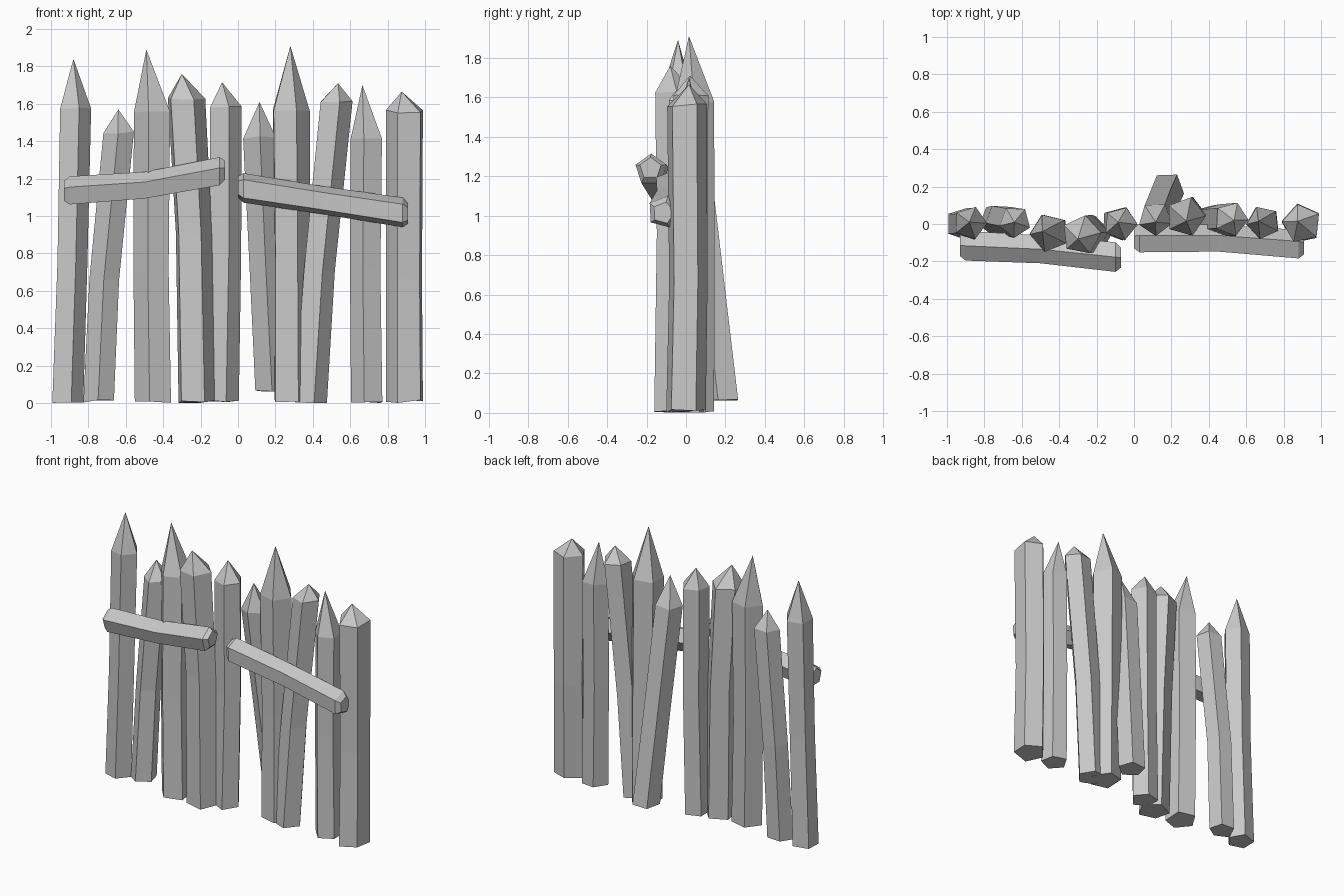
import bpy, bmesh, math, random
from mathutils import Vector

random.seed(4)
old = bpy.data.objects.get("Cube")
if old:
    bpy.data.objects.remove(old, do_unlink=True)

SIDES = 5
grey = bpy.data.materials.new("weathered_grey")
grey.use_nodes = True
colour = (0.58, 0.58, 0.58, 1)
grey.diffuse_color = colour
grey.node_tree.nodes["Principled BSDF"].inputs["Base Color"].default_value = colour


def section(turn):
    """Unit pentagon, centred on its bounding box."""
    pts = [(math.cos(math.radians(turn) + i * math.tau / SIDES),
            math.sin(math.radians(turn) + i * math.tau / SIDES)) for i in range(SIDES)]
    mid = [(max(c) + min(c)) / 2 for c in zip(*pts)]
    return [(a - mid[0], b - mid[1]) for a, b in pts]


def loft(name, rings, turn, u, v, tip=None, jitter=0.0):
    """Skin pentagon rings (centre, radius) and close the ends, or run up to a tip."""
    bm = bmesh.new()
    along = u.cross(v)
    loops = []
    for centre, radius in rings:
        loops.append([bm.verts.new(Vector(centre) + u * a * radius + v * b * radius
                                   + along * random.uniform(0, jitter))
                      for a, b in section(turn)])
    for low, high in zip(loops, loops[1:]):
        for i in range(SIDES):
            j = (i + 1) % SIDES
            bm.faces.new((low[i], low[j], high[j], high[i]))
    bm.faces.new(loops[0][::-1])
    if tip:
        point = bm.verts.new(tip)
        for i in range(SIDES):
            bm.faces.new((loops[-1][i], loops[-1][(i + 1) % SIDES], point))
    else:
        bm.faces.new(loops[-1])
    bmesh.ops.recalc_face_normals(bm, faces=bm.faces)
    mesh = bpy.data.meshes.new(name)
    bm.to_mesh(mesh)
    bm.free()
    mesh.materials.append(grey)
    obj = bpy.data.objects.new(name, mesh)
    bpy.context.collection.objects.link(obj)


X, Y, Z = Vector((1, 0, 0)), Vector((0, 1, 0)), Vector((0, 0, 1))

# Pointed stakes: base, middle, shoulder, tip, radius, turn
stakes = [
    ((-.91, 0, 0), (-.885, 0, .75), (-.868, .005, 1.57), (-.88, .01, 1.84), .091, -73),
    ((-.745, .01, 0), (-.715, .02, .65), (-.638, .005, 1.44), (-.64, .01, 1.57), .086, -93),
    ((-.455, -.05, 0), (-.465, -.05, .7), (-.46, -.05, 1.55), (-.49, -.04, 1.89), .105, -104),
    ((-.218, -.06, 0), (-.235, -.05, .9), (-.275, -.055, 1.62), (-.30, -.08, 1.76), .107, -65),
    ((-.08, 0, 0), (-.065, .005, .8), (-.065, 0, 1.58), (-.085, .01, 1.715), .092, -75),
    ((.18, .18, .05), (.145, .10, .75), (.115, .02, 1.41), (.115, .01, 1.61), .092, -88),
    ((.295, .04, 0), (.292, .045, .75), (.285, .04, 1.56), (.28, .015, 1.91), .108, -70),
    ((.39, .01, 0), (.435, .02, .7), (.527, .025, 1.6), (.535, .02, 1.71), .093, -75),
    ((.688, .005, 0), (.68, .005, .7), (.686, .005, 1.41), (.665, .015, 1.70), .09, -102),
    ((.89, 0, 0), (.888, .012, .65), (.89, .005, 1.55), (.875, .015, 1.665), .106, -114),
]
for n, (base, middle, shoulder, tip, radius, turn) in enumerate(stakes, 1):
    loft(f"stake_{n}", [(base, radius), (middle, radius * .97), (shoulder, radius)],
         turn, X, Y, tip, jitter=.018)


# Cross rails with chamfered ends: left end, bend, right end
def rail(name, start, bend, end, radius, turn):
    start, bend, end = Vector(start), Vector(bend), Vector(end)
    inset = .03
    a = start + (bend - start).normalized() * inset
    b = end + (bend - end).normalized() * inset
    loft(name, [(start, radius * .72), (a, radius), (bend, radius * .95),
                (b, radius), (end, radius * .68)], turn, Y, Z)


rail("upper_rail", (-.93, -.115, 1.135), (-.5, -.135, 1.165), (-.07, -.18, 1.245), .083, 90)
rail("lower_rail", (0, -.075, 1.155), (.45, -.075, 1.085), (.91, -.11, 1.015), .083, 75)
